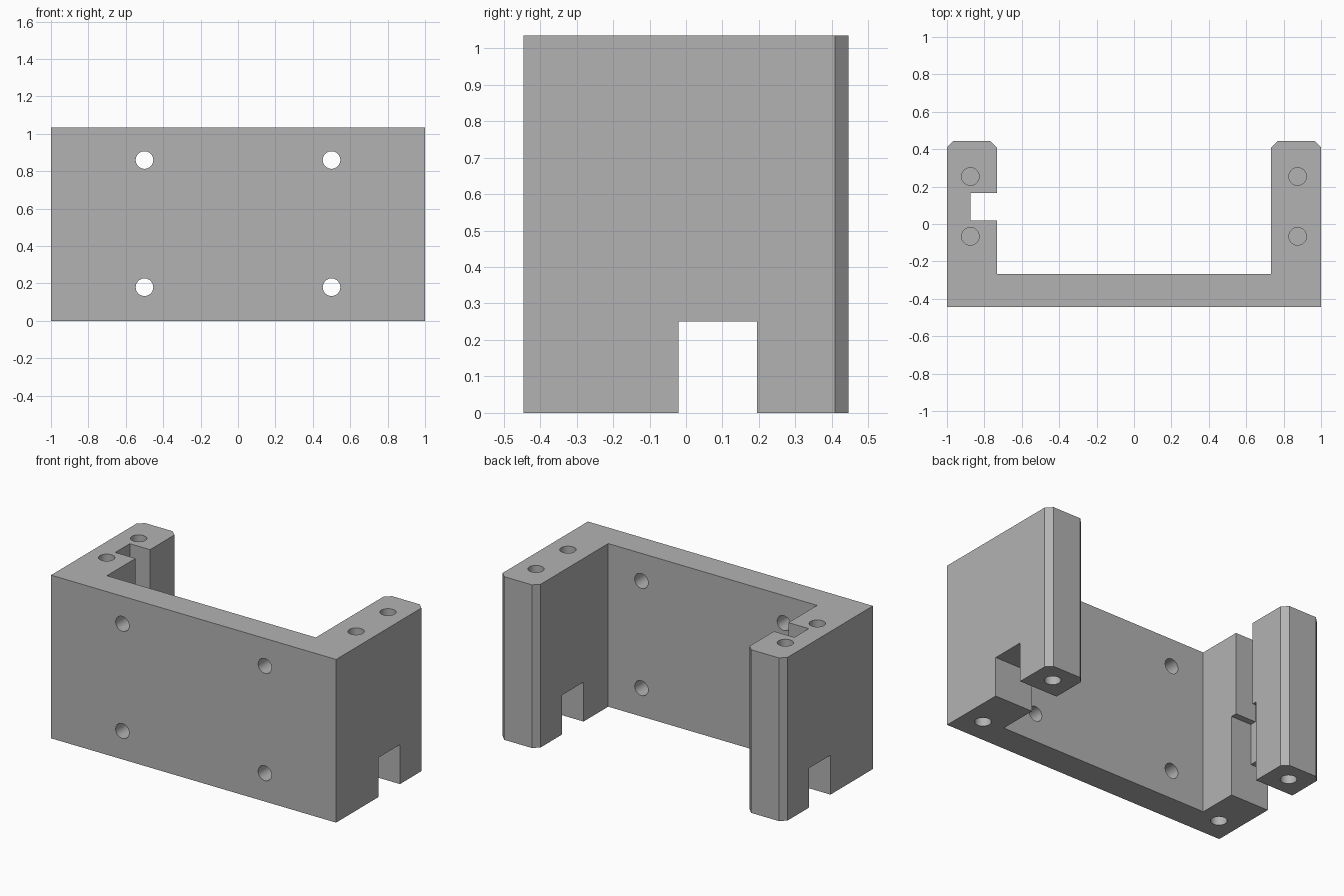
import bpy
import bmesh
from math import radians

# Remove the default cube
default = bpy.data.objects.get("Cube")
if default:
    bpy.data.objects.remove(default, do_unlink=True)

W, D, H = 1.0, 0.445, 1.035      # half width, half depth, height
INNER = 0.733                    # inner face of the arms
PLATE_BACK = -0.267              # back face of the front plate
CHAMFER = 0.036
HOLE_R = 0.047
BLIND = 0.3                      # depth of the screw holes

grey = bpy.data.materials.new("plain grey")
grey.use_nodes = True
colour = (0.45, 0.45, 0.45, 1)
grey.diffuse_color = colour
grey.node_tree.nodes["Principled BSDF"].inputs["Base Color"].default_value = colour


def extrude_profile(name, points, height):
    """Solid made by raising a plan outline."""
    bm = bmesh.new()
    face = bm.faces.new([bm.verts.new((x, y, 0)) for x, y in points])
    top = bmesh.ops.extrude_face_region(bm, geom=[face])
    bmesh.ops.translate(bm, vec=(0, 0, height),
                        verts=[g for g in top["geom"] if isinstance(g, bmesh.types.BMVert)])
    bmesh.ops.recalc_face_normals(bm, faces=bm.faces)
    mesh = bpy.data.meshes.new(name)
    bm.to_mesh(mesh)
    bm.free()
    obj = bpy.data.objects.new(name, mesh)
    bpy.context.collection.objects.link(obj)
    mesh.materials.append(grey)
    return obj


def cut(target, cutter):
    """Subtract a cutter and discard it."""
    cutter.data.materials.clear()
    cutter.data.materials.append(grey)
    cutter.hide_render = True
    bpy.context.view_layer.objects.active = target
    mod = target.modifiers.new("cut", 'BOOLEAN')
    mod.operation = 'DIFFERENCE'
    mod.solver = 'EXACT'
    mod.object = cutter
    bpy.ops.object.modifier_apply(modifier=mod.name)
    bpy.data.objects.remove(cutter, do_unlink=True)


def cut_box(target, low, high):
    centre = [(a + b) / 2 for a, b in zip(low, high)]
    bpy.ops.mesh.primitive_cube_add(size=1, location=centre)
    box = bpy.context.object
    box.scale = [b - a for a, b in zip(low, high)]
    bpy.context.view_layer.update()
    cut(target, box)


def cut_hole(target, location, depth, rotation=(0, 0, 0)):
    bpy.ops.mesh.primitive_cylinder_add(vertices=48, radius=HOLE_R, depth=depth,
                                        location=location, rotation=rotation)
    cut(target, bpy.context.object)


# U-shaped body with chamfered arm ends
half = [(W, -D), (W, D - CHAMFER), (W - CHAMFER, D),
        (INNER + CHAMFER, D), (INNER, D - CHAMFER), (INNER, PLATE_BACK)]
outline = half + [(-x, y) for x, y in reversed(half)]
bracket = extrude_profile("mounting_bracket", outline, H)

# Low slot through both arms
cut_box(bracket, (-1.2, -0.02, -0.2), (1.2, 0.195, 0.25))

# Right arm: full-height groove and taller inner pocket
cut_box(bracket, (-0.875, 0.02, -0.2), (-0.6, 0.165, 1.2))
cut_box(bracket, (-0.875, -0.02, -0.2), (-0.6, 0.195, 0.51))

# Holes through the front plate
for x in (-0.5, 0.5):
    for z in (0.18, 0.86):
        cut_hole(bracket, (x, -0.356, z), 0.4, (radians(90), 0, 0))

# Blind screw holes in the arm tops and bottoms
for side in (-1, 1):
    for y in (-0.066, 0.254):
        cut_hole(bracket, (side * 0.875, y, H), BLIND * 2)
    for y in (-0.29, 0.32):
        cut_hole(bracket, (side * 0.867, y, 0), BLIND * 2)

# Round hole walls, crisp edges
bpy.ops.object.select_all(action='DESELECT')
bracket.select_set(True)
bpy.context.view_layer.objects.active = bracket
bpy.ops.object.shade_smooth_by_angle(angle=radians(30))
